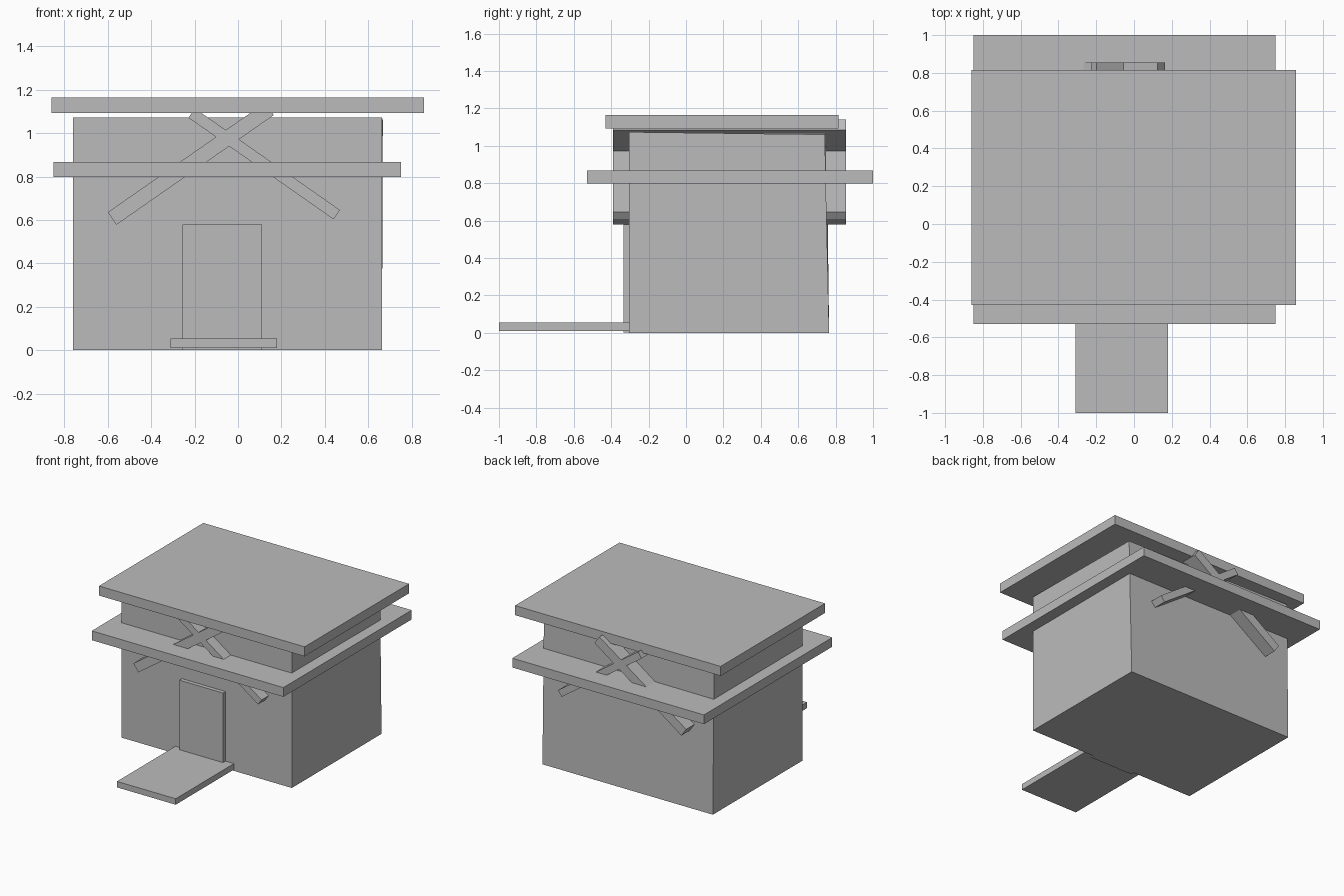
import bpy
import bmesh
import math
from mathutils import Matrix, Vector

if "Cube" in bpy.data.objects:
    bpy.data.objects.remove(bpy.data.objects["Cube"])

grey = bpy.data.materials.new("plain grey")
grey.diffuse_color = (0.5, 0.5, 0.5, 1)
grey.use_nodes = True
grey.node_tree.nodes["Principled BSDF"].inputs["Base Color"].default_value = grey.diffuse_color


def box(name, low, high, turn=0.0):
    """Box between two corners, turned about its own centre around y."""
    low, high = Vector(low), Vector(high)
    bm = bmesh.new()
    bmesh.ops.create_cube(bm, size=1, matrix=Matrix.Diagonal((*(high - low), 1)))
    bmesh.ops.transform(bm, matrix=Matrix.Rotation(turn, 4, 'Y'), verts=bm.verts)
    bmesh.ops.translate(bm, vec=(low + high) / 2, verts=bm.verts)
    mesh = bpy.data.meshes.new(name)
    bm.to_mesh(mesh)
    bm.free()
    mesh.materials.append(grey)
    obj = bpy.data.objects.new(name, mesh)
    bpy.context.collection.objects.link(obj)
    return obj


def beam(name, start, end, width):
    """Tilted beam through the house; start and end are its lower-edge corners in x, z."""
    a, b = Vector(start), Vector(end)
    d = b - a
    normal = Vector((-d.y, d.x)).normalized()
    c = (a + b) / 2 + normal * width / 2
    half = d.length / 2
    return box(name, (c.x - half, -0.39, c.y - width / 2),
               (c.x + half, 0.855, c.y + width / 2), -math.atan2(d.y, d.x))


# House body, its back wall leaning slightly inward towards the top
body = box("house_body", (-0.76, -0.305, 0), (0.663, 0.765, 1.073))
for v in body.data.vertices:
    if v.co.y > 0 and v.co.z > 0.5:
        v.co.y = 0.742 if v.co.x > 0 else 0.752
        if v.co.x > 0:
            v.co.x, v.co.z = 0.667, 1.06

# Roof slabs
box("lower_roof", (-0.85, -0.53, 0.797), (0.75, 1.0, 0.867))
box("upper_roof", (-0.86, -0.43, 1.093), (0.857, 0.815, 1.165))

# Door and entrance step
box("door", (-0.255, -0.335, 0.002), (0.11, -0.305, 0.58))
box("entrance_step", (-0.31, -1.0, 0.01), (0.18, -0.305, 0.055))

# Crossed gable beams
beam("rising_beam", (-0.56, 0.578), (0.165, 1.083), 0.07)
beam("falling_beam", (-0.228, 1.071), (0.44, 0.603), 0.052)
